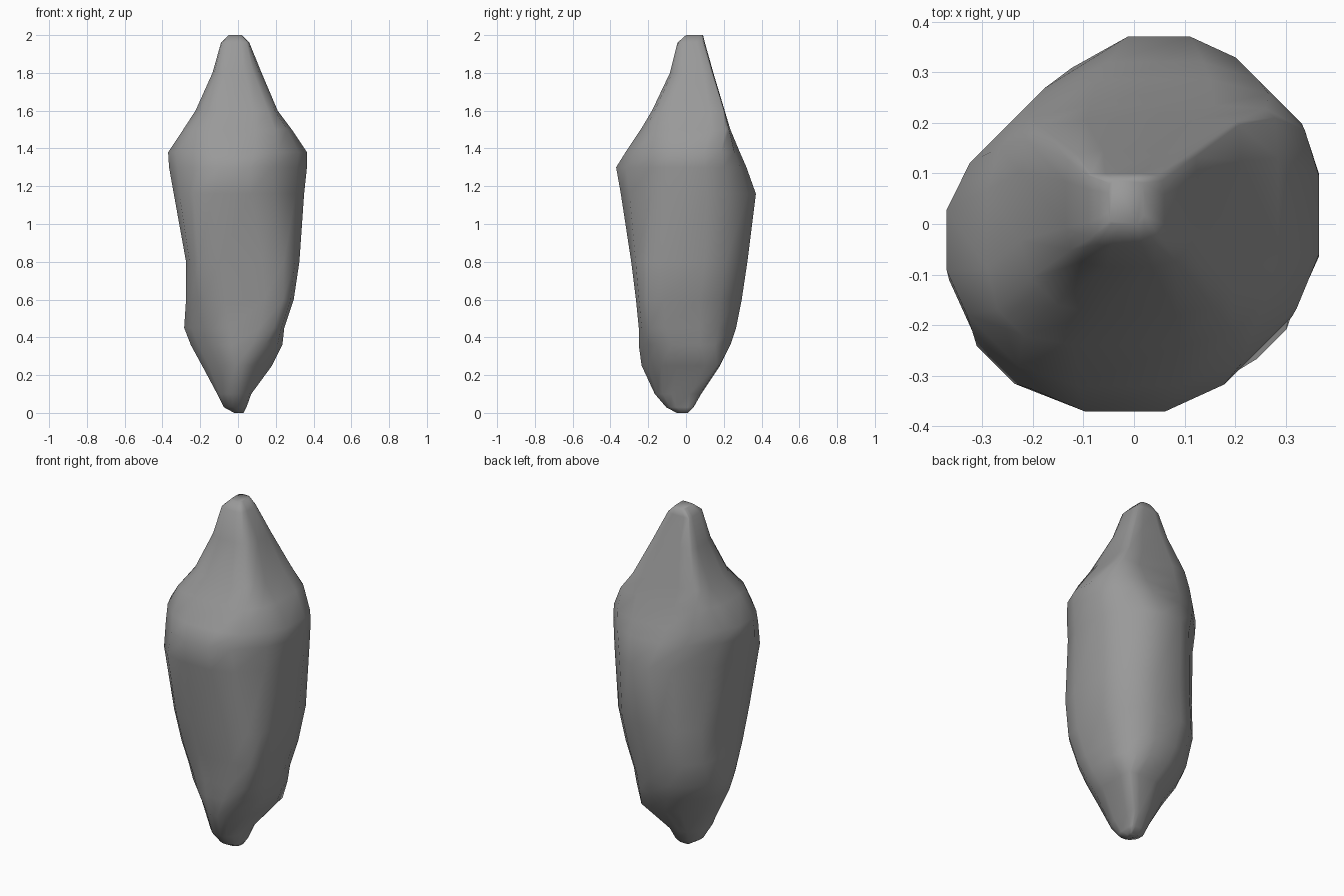
import bpy, bmesh, math
from mathutils import Vector

# Each level: height, then reach of the rock towards E, NE, N, NW, W, SW, S, SE
levels = [
    (0.00, .03, .03, .01, .03, .02, .03, .05, .04),
    (0.03, .045, .055, .04, .05, .075, .10, .105, .085),
    (0.10, .07, .09, .08, .08, .11, .15, .165, .13),
    (0.25, .18, .24, .18, .15, .19, .19, .235, .20),
    (0.36, .235, .26, .235, .23, .25, .23, .25, .26),
    (0.45, .245, .275, .265, .27, .285, .25, .25, .30),
    (0.60, .295, .315, .295, .31, .275, .295, .265, .345),
    (0.80, .325, .355, .325, .305, .275, .34, .29, .36),
    (1.16, .35, .375, .37, .305, .34, .39, .345, .345),
    (1.30, .365, .375, .32, .315, .365, .375, .37, .35),
    (1.38, .365, .37, .285, .315, .37, .36, .32, .345),
    (1.50, .285, .345, .235, .295, .29, .31, .24, .29),
    (1.60, .21, .285, .205, .27, .225, .22, .18, .23),
    (1.80, .125, .18, .145, .18, .135, .125, .085, .11),
    (1.96, .06, .10, .10, .13, .09, .08, .045, .06),
    (2.00, .02, .07, .09, .09, .05, .03, .00, .02),
]
C = math.cos(math.pi / 4)


def outline(reach):
    """Eight-sided outline from its side distances, corners cut to 16 sides."""
    h = list(reach)
    h = [min(h[i], (h[i - 1] + h[(i + 1) % 8]) / (2 * C)) for i in range(8)]
    corners = []
    for i in range(8):
        a = i * math.pi / 4
        t = (h[(i + 1) % 8] - h[i] * C) / C
        corners.append(Vector((h[i] * math.cos(a) - t * math.sin(a),
                               h[i] * math.sin(a) + t * math.cos(a))))
    pts = []
    for i in range(8):
        p, q = corners[i - 1], corners[i]
        pts += [p.lerp(q, 0.22), p.lerp(q, 0.78)]
    return pts


# Crystal-shaped rock lofted through the outlines
bm = bmesh.new()
rings = [[bm.verts.new((p.x, p.y, row[0])) for p in outline(row[1:])]
         for row in levels]
for lo, hi in zip(rings, rings[1:]):
    for i in range(16):
        j = (i + 1) % 16
        bm.faces.new((lo[i], lo[j], hi[j], hi[i]))
bm.faces.new(rings[0][::-1])
bm.faces.new(rings[-1])
bmesh.ops.remove_doubles(bm, verts=bm.verts, dist=0.0005)
bmesh.ops.recalc_face_normals(bm, faces=bm.faces)

mesh = bpy.data.meshes.new("rock")
bm.to_mesh(mesh)
bm.free()
rock = bpy.data.objects.new("rock", mesh)
bpy.context.collection.objects.link(rock)

# Dark grey stone
stone = bpy.data.materials.new("stone")
stone.diffuse_color = (0.32, 0.32, 0.32, 1)
mesh.materials.append(stone)

bpy.context.view_layer.objects.active = rock
rock.select_set(True)
bpy.ops.object.shade_smooth_by_angle(angle=math.radians(80))
